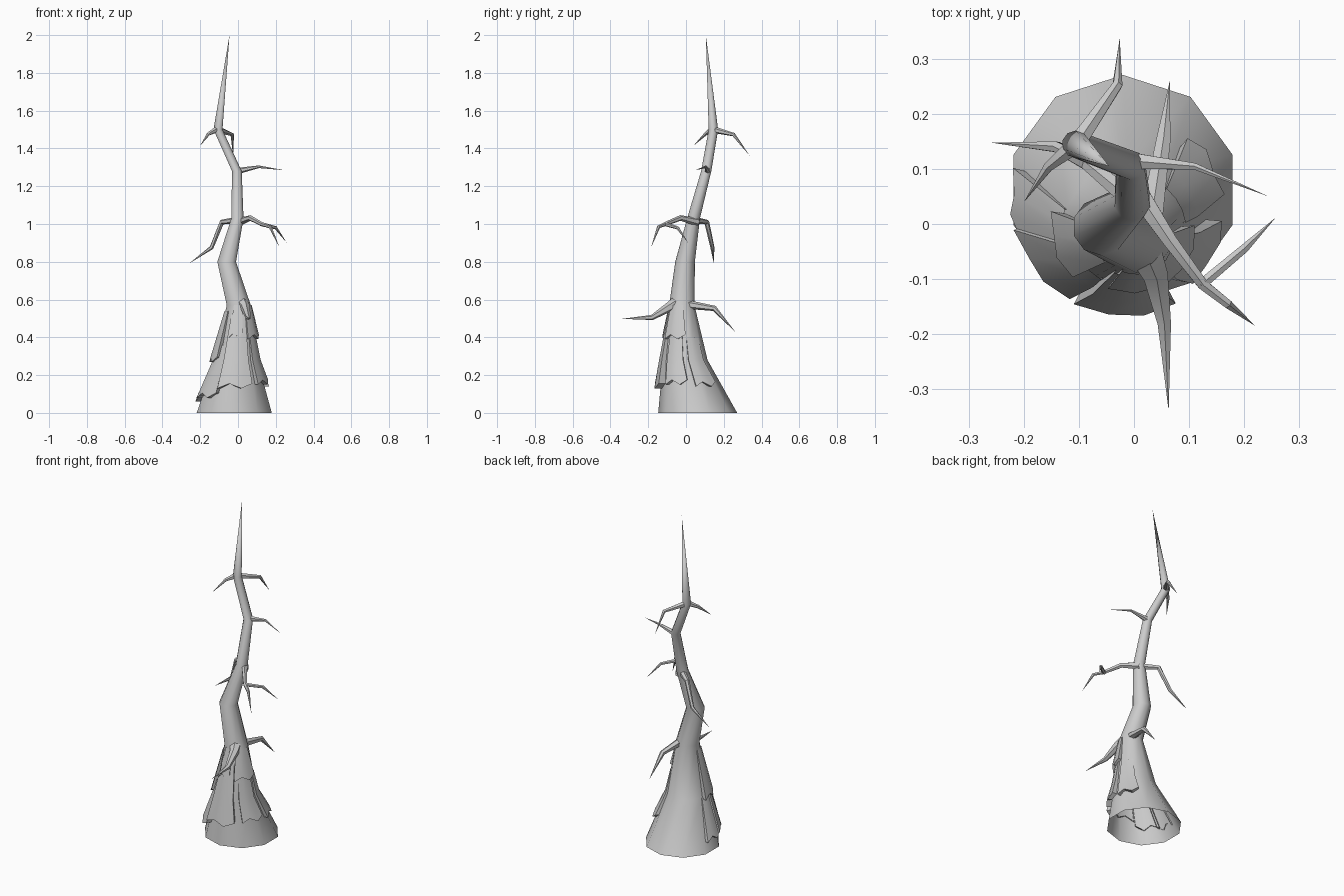
import bpy, bmesh
from math import cos, sin, radians, pi
from mathutils import Vector

if "Cube" in bpy.data.objects:
    bpy.data.objects.remove(bpy.data.objects["Cube"])

SIDES = 10
# trunk centre line: x, y, z, radius
TRUNK = [(-0.02, 0.062, 0, 0.209), (-0.01, -0.004, 0.28, 0.118),
         (0.004, -0.022, 0.57, 0.067), (-0.06, -0.005, 0.8, 0.052),
         (-0.003, 0.04, 1.03, 0.034), (-0.006, 0.107, 1.28, 0.027),
         (-0.106, 0.145, 1.5, 0.025), (-0.045, 0.105, 2.0, 0)]


def finish(name, bm):
    me = bpy.data.meshes.new(name)
    bmesh.ops.recalc_face_normals(bm, faces=bm.faces)
    bm.to_mesh(me)
    bm.free()
    ob = bpy.data.objects.new(name, me)
    bpy.context.collection.objects.link(ob)
    bpy.ops.object.select_all(action='DESELECT')
    ob.select_set(True)
    bpy.context.view_layer.objects.active = ob
    bpy.ops.object.shade_smooth_by_angle(angle=radians(40))
    return ob


def tube(name, path, sides, flat=False):
    """Tapered tube along (x, y, z, radius); radius 0 makes a point."""
    bm = bmesh.new()
    pts = [Vector(p[:3]) for p in path]
    prev = None
    for i, p in enumerate(pts):
        r = path[i][3]
        t = (pts[min(i + 1, len(pts) - 1)] - p).normalized() + (p - pts[max(i - 1, 0)]).normalized()
        t.normalize()
        if flat:
            u, v = Vector((1, 0, 0)), Vector((0, 1, 0))
        else:
            u = t.cross(Vector((0, 0, 1))).normalized()
            v = t.cross(u)
        if r == 0:
            ring = [bm.verts.new(p)]
        else:
            ring = [bm.verts.new(p + r * (u * cos(a) + v * sin(a)))
                    for a in (2 * pi * (k + 0.5) / sides for k in range(sides))]
        if prev:
            for k in range(sides):
                n = (k + 1) % sides
                top = [ring[0]] if len(ring) == 1 else [ring[n], ring[k]]
                bm.faces.new([prev[k], prev[n]] + top)
        prev = ring
    return finish(name, bm)


def surface(z, deg, off):
    """Point on the lower trunk, pushed outwards by off."""
    for a, b in zip(TRUNK, TRUNK[1:]):
        if z <= b[2]:
            f = (z - a[2]) / (b[2] - a[2])
            x, y, _, r = [p + (q - p) * f for p, q in zip(a, b)]
            return Vector((x + (r + off) * cos(radians(deg)), y + (r + off) * sin(radians(deg)), z))


def plate(name, a0, a1, z0, z1, off):
    """Bark slab: flush at the top, standing proud at its lower edge."""
    bm = bmesh.new()
    zs = sorted([z0, z1] + ([0.28] if z0 < 0.27 and z1 > 0.29 else []))
    n = 3
    grids = []
    for outer in (True, False):
        grids.append([[bm.verts.new(surface(
            z + (0.025 * (k % 2) if z == z0 else 0), a0 + (a1 - a0) * k / n,
            off * (1 - 0.9 * (z - z0) / (z1 - z0)) if outer else -0.012))
            for k in range(n + 1)] for z in zs])
    o, i = grids
    for j in range(len(zs) - 1):
        for k in range(n):
            bm.faces.new((o[j][k], o[j][k + 1], o[j + 1][k + 1], o[j + 1][k]))
        for k in (0, n):
            bm.faces.new((o[j][k], o[j + 1][k], i[j + 1][k], i[j][k]))
    for k in range(n):
        bm.faces.new((o[0][k], o[0][k + 1], i[0][k + 1], i[0][k]))
    return finish(name, bm)


# trunk, open underneath
tube("trunk", TRUNK, SIDES, flat=True)

# overlapping bark slabs: start angle, end angle, bottom, top, stand-off
BARK = [(-118, -62, 0.13, 0.52, 0.034), (-165, -120, 0.08, 0.36, 0.026),
        (165, 200, 0.06, 0.28, 0.02), (170, 222, 0.27, 0.54, 0.022),
        (-48, -5, 0.15, 0.42, 0.022), (-60, 5, 0.39, 0.57, 0.02),
        (8, 50, 0.14, 0.4, 0.018), (-112, -75, 0.4, 0.57, 0.018)]
for n, b in enumerate(BARK):
    plate(f"bark_{n + 1}", *b)

# thorny branches: root, knee(s), tip
BRANCHES = {
    "low_front": [(0.015, -0.04, 0.59, 0.036), (0.038, -0.09, 0.56, 0.026),
                  (0.055, -0.18, 0.505, 0.014), (0.063, -0.34, 0.498, 0)],
    "low_back": [(0.03, 0.0, 0.575, 0.024), (0.053, 0.15, 0.553, 0.015), (0.065, 0.26, 0.43, 0)],
    "mid_left": [(0, 0.04, 1.02, 0.02), (-0.085, 0.11, 1.01, 0.014),
                 (-0.14, 0.14, 0.875, 0.011), (-0.26, 0.148, 0.79, 0)],
    "mid_right": [(0.005, 0.06, 1.01, 0.022), (0.065, -0.03, 1.032, 0.015),
                  (0.125, -0.11, 1.0, 0.011), (0.17, -0.145, 0.985, 0.009), (0.22, -0.185, 0.875, 0)],
    "mid_right_fork": [(0.12, -0.112, 1.0, 0.011), (0.2, -0.045, 0.98, 0.009), (0.258, 0.012, 0.9, 0)],
    "upper_right": [(-0.005, 0.115, 1.28, 0.017), (0.11, 0.105, 1.303, 0.007), (0.245, 0.05, 1.285, 0)],
    "top_back": [(-0.105, 0.145, 1.5, 0.018), (-0.03, 0.253, 1.473, 0.01), (-0.026, 0.338, 1.36, 0)],
    "top_left": [(-0.105, 0.145, 1.505, 0.018), (-0.155, 0.105, 1.478, 0.01), (-0.2, 0.04, 1.415, 0)],
}
for name, path in BRANCHES.items():
    tube("branch_" + name, path, 6)
